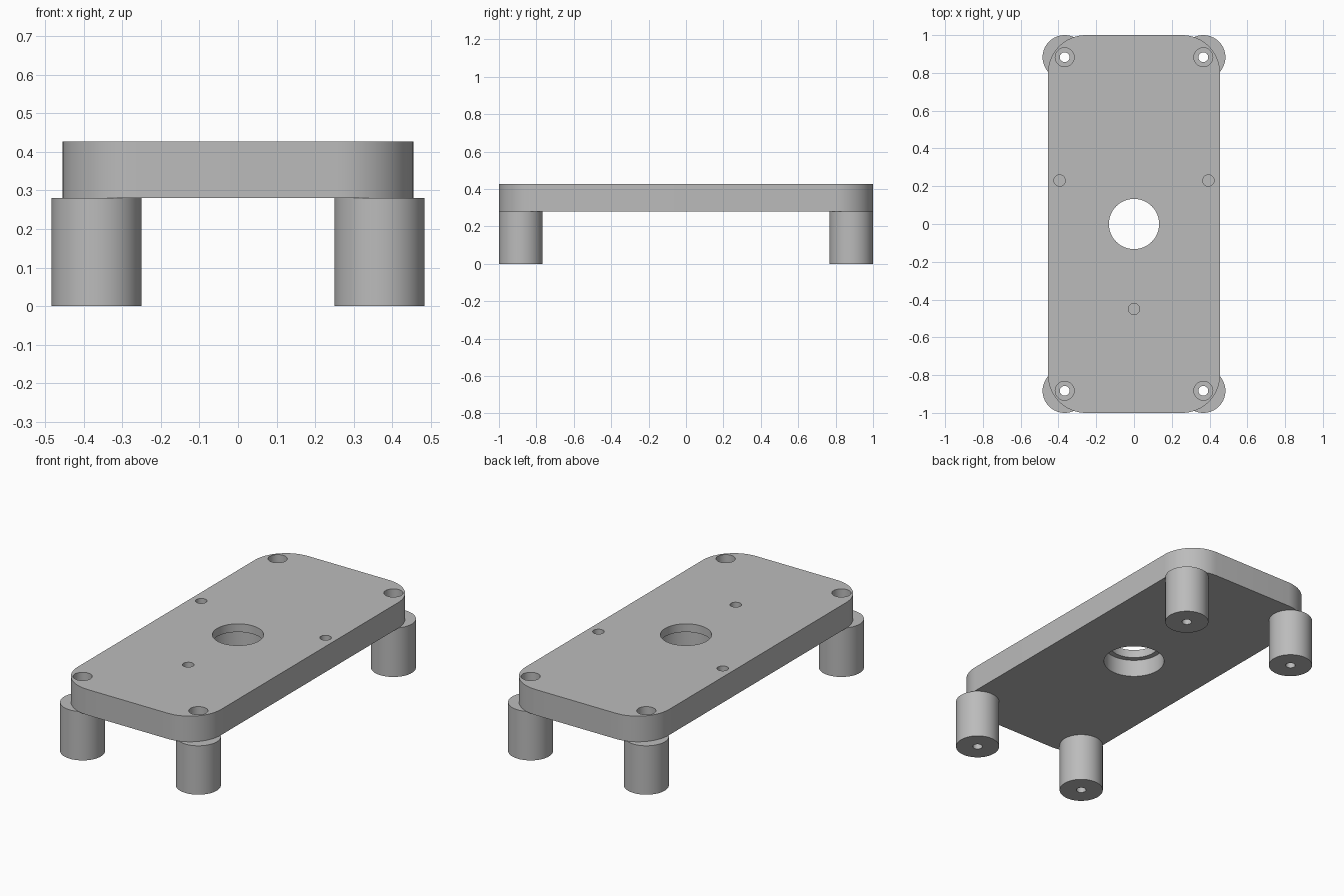
import bpy
import bmesh
from math import cos, sin, pi, radians

cube = bpy.data.objects.get("Cube")
if cube:
    bpy.data.objects.remove(cube, do_unlink=True)

GREY = (0.50, 0.50, 0.50, 1)
mat = bpy.data.materials.new("plain grey")
mat.use_nodes = True
mat.diffuse_color = GREY
mat.node_tree.nodes["Principled BSDF"].inputs["Base Color"].default_value = GREY

BASE, TOP = 0.28, 0.427          # underside and top of the plate
HALF_X, HALF_Y, CORNER = 0.455, 1.0, 0.2
LEG_X, LEG_Y, LEG_R = 0.367, 0.883, 0.117


def prism(name, outline, z0, z1):
    """Extrude a closed outline from z0 to z1."""
    bm = bmesh.new()
    face = bm.faces.new([bm.verts.new((x, y, z0)) for x, y in outline])
    ext = bmesh.ops.extrude_face_region(bm, geom=[face])
    verts = [v for v in ext["geom"] if isinstance(v, bmesh.types.BMVert)]
    bmesh.ops.translate(bm, vec=(0, 0, z1 - z0), verts=verts)
    bmesh.ops.recalc_face_normals(bm, faces=bm.faces)
    mesh = bpy.data.meshes.new(name)
    bm.to_mesh(mesh)
    bm.free()
    mesh.materials.append(mat)
    obj = bpy.data.objects.new(name, mesh)
    bpy.context.collection.objects.link(obj)
    return obj


def circle(x, y, r, n=64):
    return [(x + r * cos(2 * pi * i / n), y + r * sin(2 * pi * i / n)) for i in range(n)]


def rounded_rectangle(hx, hy, r, n=16):
    points = []
    for q, (sx, sy) in enumerate([(1, 1), (-1, 1), (-1, -1), (1, -1)]):
        for i in range(n + 1):
            a = (q + i / n) * pi / 2
            points.append((sx * (hx - r) + r * cos(a), sy * (hy - r) + r * sin(a)))
    return points


def drill(obj, x, y, r, z0, z1):
    """Cut a round hole and apply it."""
    cutter = prism("hole_cutter", circle(x, y, r), z0, z1)
    cutter.hide_render = True
    mod = obj.modifiers.new("hole", "BOOLEAN")
    mod.operation, mod.solver, mod.object = "DIFFERENCE", "EXACT", cutter
    bpy.context.view_layer.objects.active = obj
    bpy.ops.object.modifier_apply(modifier=mod.name)
    bpy.data.objects.remove(cutter, do_unlink=True)


def smooth(obj):
    bpy.ops.object.select_all(action="DESELECT")
    obj.select_set(True)
    bpy.context.view_layer.objects.active = obj
    bpy.ops.object.shade_smooth_by_angle(angle=radians(30))


corners = [("front_right", -1, -1), ("front_left", 1, -1),
           ("back_right", -1, 1), ("back_left", 1, 1)]

# Plate with a stepped centre bore, screw holes and three blind holes
plate = prism("base_plate", rounded_rectangle(HALF_X, HALF_Y, CORNER), BASE, TOP)
drill(plate, 0, 0, 0.133, BASE - 0.1, TOP + 0.1)
drill(plate, 0, 0, 0.163, BASE - 0.1, BASE + 0.1)
for _, sx, sy in corners:
    drill(plate, sx * LEG_X, sy * LEG_Y, 0.05, BASE - 0.1, TOP + 0.1)
for x, y in [(-0.394, 0.23), (0.394, 0.23), (0, -0.45)]:
    drill(plate, x, y, 0.03, TOP - 0.1, TOP + 0.1)
smooth(plate)

# Round legs, each with a screw hole through it
for corner, sx, sy in corners:
    x, y = sx * LEG_X, sy * LEG_Y
    leg = prism(corner + "_leg", circle(x, y, LEG_R), 0, BASE)
    drill(leg, x, y, 0.026, -0.1, BASE + 0.1)
    smooth(leg)
